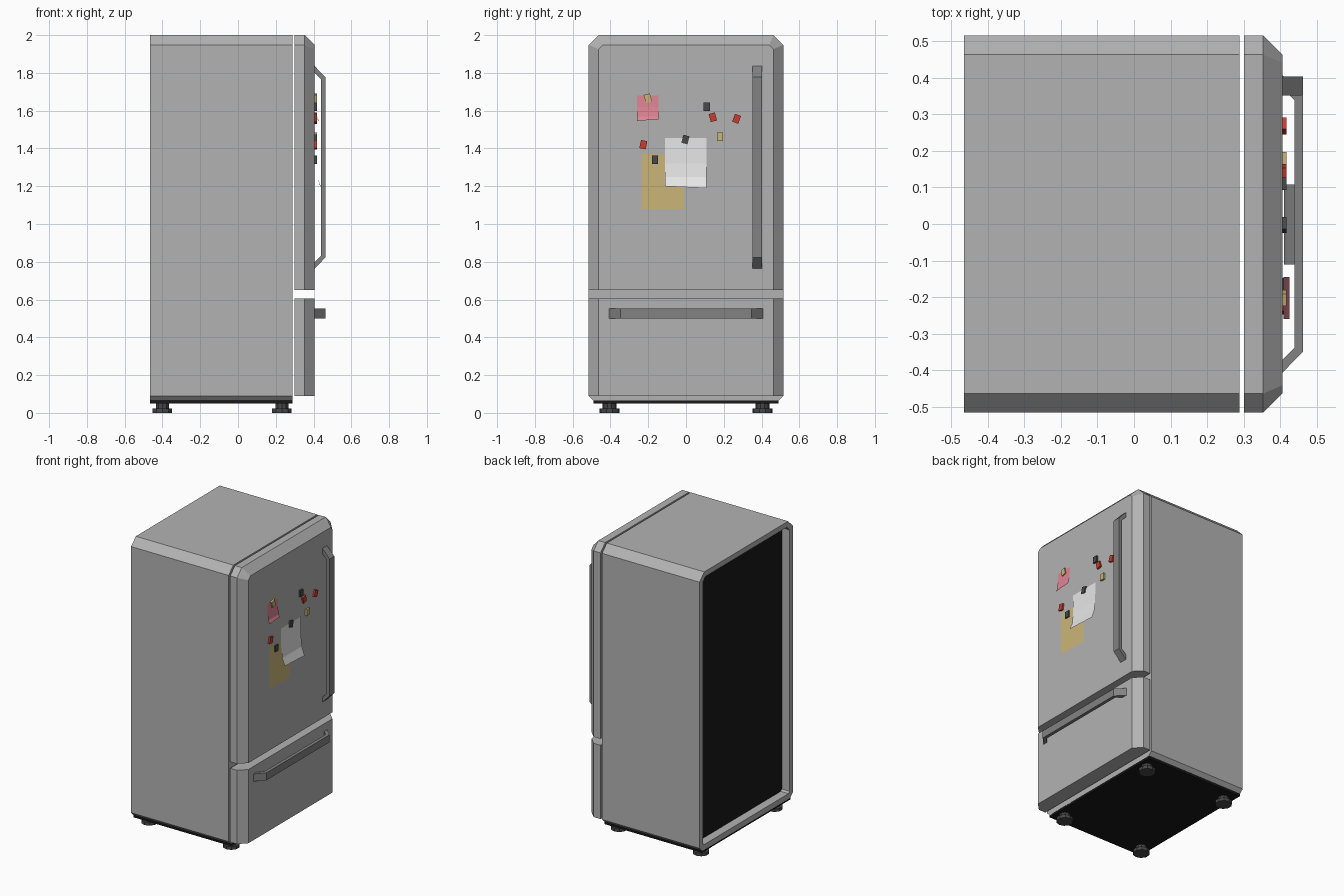
import bpy, bmesh, math
from mathutils import Matrix, Vector

if "Cube" in bpy.data.objects:
    bpy.data.objects.remove(bpy.data.objects["Cube"])


def material(name, rgb):
    m = bpy.data.materials.new(name)
    m.diffuse_color = (*rgb, 1)
    m.use_nodes = True
    m.node_tree.nodes["Principled BSDF"].inputs["Base Color"].default_value = m.diffuse_color
    return m


GREY = material("body grey", (0.45, 0.45, 0.45))
HANDLE = material("handle grey", (0.23, 0.225, 0.23))
DARK = material("dark grey", (0.065, 0.065, 0.068))
BLACK = material("black", (0.009, 0.009, 0.009))
WHITE = material("paper white", (0.8, 0.8, 0.8))
TAN = material("paper tan", (0.6, 0.47, 0.19))
PINK = material("paper pink", (0.74, 0.23, 0.30))
RED = material("magnet red", (0.58, 0.045, 0.03))


def finish(bm, name, *mats, recalc=True):
    if recalc:
        bmesh.ops.recalc_face_normals(bm, faces=bm.faces[:])
    me = bpy.data.meshes.new(name)
    bm.to_mesh(me)
    bm.free()
    for m in mats:
        me.materials.append(m)
    ob = bpy.data.objects.new(name, me)
    bpy.context.collection.objects.link(ob)
    return ob


def ring(hw, z0, z1, top, bottom=0):
    """Rectangle in y/z with cut top corners and optionally cut bottom ones."""
    right = [(hw - bottom, z0), (hw, z0 + bottom)] if bottom else [(hw, z0)]
    right += [(hw, z1 - top), (hw - top, z1)]
    return right + [(-y, z) for y, z in reversed(right)]


def loft(name, sections, *mats, last_black=False):
    """Skin rings placed along x and cap both ends."""
    bm = bmesh.new()
    loops = [[bm.verts.new((x, y, z)) for y, z in r] for x, r in sections]
    for a, b in zip(loops, loops[1:]):
        for i in range(len(a)):
            j = (i + 1) % len(a)
            bm.faces.new((a[i], a[j], b[j], b[i]))
    bm.faces.new(loops[0])
    cap = bm.faces.new(loops[-1])
    if last_black:
        cap.material_index = 1
    return finish(bm, name, *mats)


def box(name, mat, size, centre, tilt=0):
    bm = bmesh.new()
    bmesh.ops.create_cube(bm, size=1, matrix=Matrix.Translation(centre)
                          @ Matrix.Rotation(math.radians(tilt), 4, 'X')
                          @ Matrix.Diagonal((*size, 1)))
    return finish(bm, name, mat)


# Cabinet with a recessed black back panel
outer = ring(0.515, 0.06, 2.0, 0.052, 0.03)
inner = ring(0.478, 0.097, 1.963, 0.03, 0.012)
loft("cabinet", [(0.288, outer), (-0.465, outer), (-0.465, inner), (-0.405, inner)],
     GREY, BLACK, last_black=True)
box("base_plate", BLACK, (0.753, 0.98, 0.016), (-0.0885, 0, 0.057))

# Upper door with bevelled top and sides
door = ring(0.515, 0.65, 2.0, 0.052)
loft("upper_door", [(0.30, door), (0.353, door), (0.405, ring(0.463, 0.65, 1.948, 0.022))], GREY)

# Freezer drawer with bevelled sides only
loft("freezer_drawer", [(x, [(w, 0.09), (w, 0.605), (-w, 0.605), (-w, 0.09)])
                        for x, w in ((0.30, 0.515), (0.353, 0.515), (0.405, 0.463))], GREY)


# Bar handles: bent strip profile extruded sideways
def handle(name, half, centre, vertical):
    side = [(0.402, half), (0.462, half - 0.062)]
    under = [(0.402, half - 0.035), (0.439, half - 0.072)]
    prof = side + [(x, -t) for x, t in reversed(side)]
    prof += [(x, -t) for x, t in under] + list(reversed(under))
    bm = bmesh.new()
    pts = [Vector((x, -0.026, t)) if vertical else Vector((x, t, -0.026)) for x, t in prof]
    face = bm.faces.new([bm.verts.new(p + Vector(centre)) for p in pts])
    ext = bmesh.ops.extrude_face_region(bm, geom=[face])["geom"]
    move = (0, 0.052, 0) if vertical else (0, 0, 0.052)
    bmesh.ops.translate(bm, vec=move, verts=[v for v in ext if isinstance(v, bmesh.types.BMVert)])
    finish(bm, name, HANDLE)


handle("door_handle", 0.54, (0, 0.377, 1.30), True)
handle("drawer_handle", 0.41, (0, 0, 0.526), False)

# Levelling feet: wide pad and narrower stem
for ix, x in enumerate((-0.40, 0.232)):
    for iy, y in enumerate((-0.405, 0.405)):
        bm = bmesh.new()
        for r, z0, z1 in ((0.054, 0, 0.022), (0.036, 0.022, 0.052)):
            bmesh.ops.create_cone(bm, cap_ends=True, segments=10, radius1=r, radius2=r,
                                  depth=z1 - z0, matrix=Matrix.Translation((x, y, (z0 + z1) / 2)))
        finish(bm, f"foot_{ix}_{iy}", DARK)


# Paper notes: thin strips that curl away from the door
def paper(name, mat, y0, y1, curve, skew=0):
    bm = bmesh.new()
    rows = []
    for i, (x, z) in enumerate(curve):
        d = skew if i == len(curve) - 1 else 0
        rows.append([bm.verts.new((x, y0, z - d)), bm.verts.new((x, y1, z + d))])
    for a, b in zip(rows, rows[1:]):
        bm.faces.new((a[0], b[0], b[1], a[1]))
    finish(bm, name, mat, recalc=False)


paper("tan_note", TAN, -0.235, -0.01, [(0.4075, 1.37), (0.4075, 1.08)])
paper("white_note", WHITE, -0.11, 0.108,
      [(0.410, 1.455), (0.411, 1.32), (0.418, 1.25), (0.438, 1.195)], -0.005)
paper("pink_note", PINK, -0.26, -0.145,
      [(0.408, 1.68), (0.410, 1.62), (0.416, 1.57), (0.425, 1.55)], 0.004)

# Fridge magnets: colour, y, z, tilt
magnets = [(TAN, -0.202, 1.666, 15), (DARK, 0.11, 1.62, 0), (RED, 0.142, 1.565, 15),
           (RED, 0.268, 1.557, -20), (TAN, 0.18, 1.462, 0), (DARK, -0.003, 1.447, -15),
           (RED, -0.226, 1.42, -12), (DARK, -0.164, 1.34, 0)]
for i, (mat, y, z, tilt) in enumerate(magnets):
    box(f"magnet_{i}", mat, (0.013, 0.034, 0.044), (0.4105, y, z), tilt)
